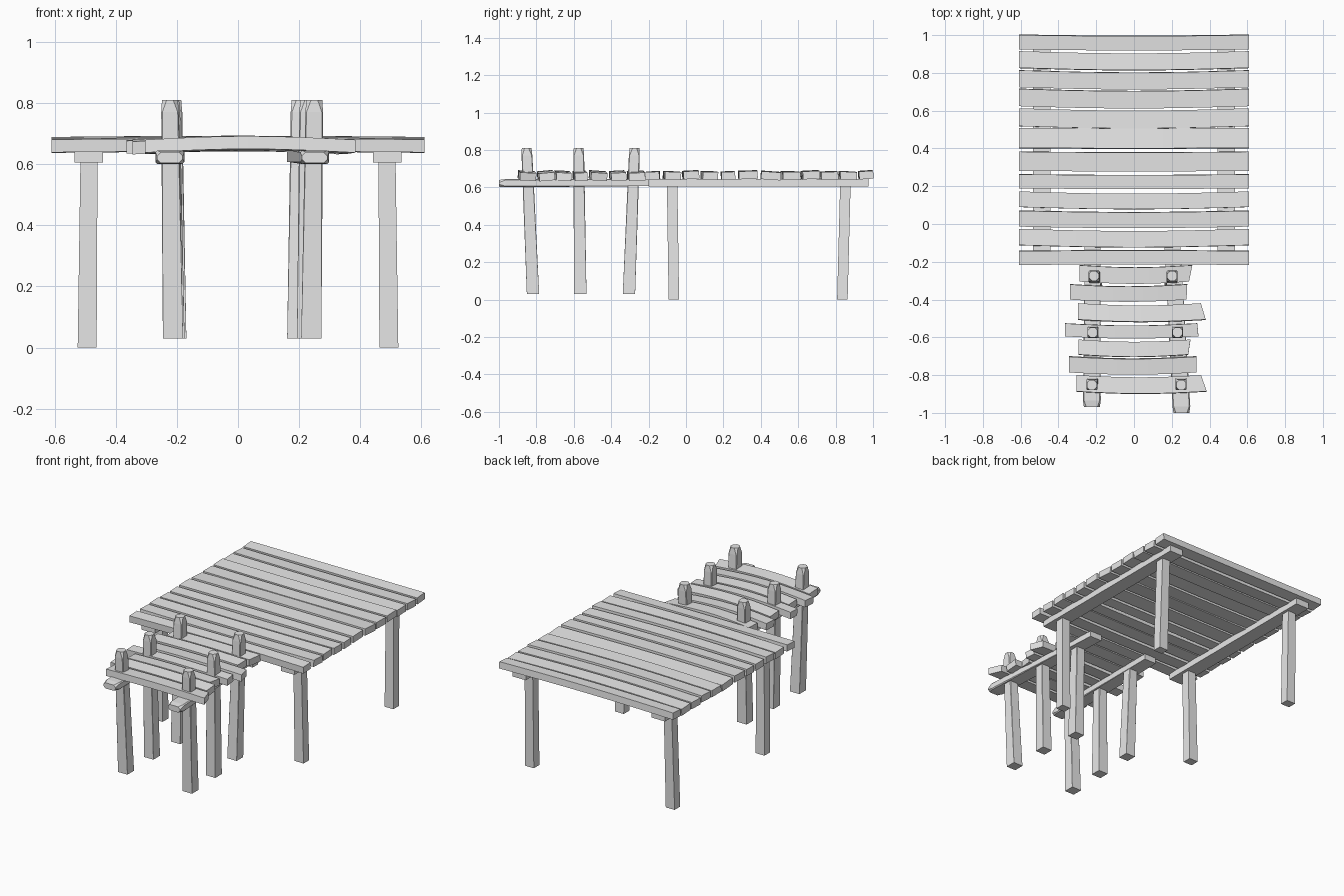
import bpy, bmesh, math
from mathutils import Vector

cube = bpy.data.objects.get("Cube")
if cube:
    bpy.data.objects.remove(cube, do_unlink=True)

wood = bpy.data.materials.new("grey_wood")
wood.use_nodes = True
wood.diffuse_color = (0.8, 0.8, 0.8, 1)
wood.node_tree.nodes["Principled BSDF"].inputs["Base Color"].default_value = (0.8, 0.8, 0.8, 1)


def ring(center, u, v, w, h, cut=0.0):
    """Rectangle w by h spanned by u and v, with its corners cut off."""
    a, b = w / 2, h / 2
    pts = [(a, cut - b), (a, b - cut), (a - cut, b), (cut - a, b),
           (-a, b - cut), (-a, cut - b), (cut - a, -b), (a - cut, -b)]
    return [Vector(center) + Vector(u) * p + Vector(v) * q for p, q in pts]


def loft(name, rings):
    """Skin a row of rings into a closed, flat-shaded solid."""
    bm = bmesh.new()
    rows = [[bm.verts.new(p) for p in r] for r in rings]
    for r0, r1 in zip(rows, rows[1:]):
        for i in range(len(r0)):
            j = (i + 1) % len(r0)
            bm.faces.new((r0[i], r0[j], r1[j], r1[i]))
    bm.faces.new(rows[0])
    bm.faces.new(rows[-1])
    bmesh.ops.remove_doubles(bm, verts=bm.verts, dist=0.0005)
    bmesh.ops.recalc_face_normals(bm, faces=bm.faces)
    mesh = bpy.data.meshes.new(name)
    bm.to_mesh(mesh)
    bm.free()
    mesh.materials.append(wood)
    obj = bpy.data.objects.new(name, mesh)
    bpy.context.collection.objects.link(obj)


X, Y, Z = (1, 0, 0), (0, 1, 0), (0, 0, 1)


def plank(name, x0, x1, y0, y1, tilt, sag, arch, slant=0.0, z=0.663, thick=0.042):
    """Board along x, bowed sideways and upwards, with a slanted right end."""
    t = math.radians(tilt)
    v, n = Vector((0, math.cos(t), math.sin(t))), Vector((0, -math.sin(t), math.cos(t)))
    rings = []
    for i in range(9):
        f = i / 8
        bow = math.sin(math.pi * f)
        c = (x0 + (x1 - x0) * f, (y0 + y1) / 2 + sag * (0.5 - bow), z + arch * (bow - 0.5))
        along = v + Vector((slant * f ** 4, 0, 0))
        rings.append(ring(c, along, n, y1 - y0 - abs(sag) * 0.3, thick))
    loft(name, rings)


# Main deck: front edge, back edge, tilt, sideways bow of each board
deck = [(-0.215, -0.14, 3, -0.004), (-0.12, -0.03, -2, 0.012), (-0.018, 0.068, 3, 0.008),
        (0.082, 0.168, -1, 0.012), (0.187, 0.262, 2, 0.004), (0.28, 0.382, 2, 0.004),
        (0.4, 0.507, -4, 0.003), (0.51, 0.608, -1, 0.012), (0.617, 0.712, 3, 0.012),
        (0.717, 0.81, 2, 0.012), (0.818, 0.91, -3, 0.012), (0.922, 1.0, 4, 0.006)]
for i, (y0, y1, tilt, sag) in enumerate(deck):
    plank(f"deck_plank_{i + 1}", -0.61, 0.61, y0, y1, tilt, sag, 0.004,
          z=0.664 + 0.004 * (i % 3 == 2))

# Walkway: left end, right end, front edge, back edge, tilt, end slant
walk = [(-0.305, 0.37, -0.895, -0.805, -3, -0.35), (-0.345, 0.33, -0.792, -0.705, 5, 0.0),
        (-0.293, 0.293, -0.7, -0.617, -3, 0.15), (-0.365, 0.338, -0.602, -0.53, 2, -0.1),
        (-0.297, 0.367, -0.515, -0.425, -4, -0.3), (-0.34, 0.28, -0.407, -0.323, 3, 0.05),
        (-0.288, 0.3, -0.312, -0.222, 2, 0.2)]
for i, (x0, x1, y0, y1, tilt, slant) in enumerate(walk):
    plank(f"walkway_plank_{i + 1}", x0, x1, y0, y1, tilt, 0.012, 0.012, slant)

# Main deck supports
for side, s in (("right", -1), ("left", 1)):
    cx = s * 0.489
    loft(f"deck_beam_{side}", [ring((cx, y, 0.626), X, Z, 0.094, 0.04) for y in (-0.2, 0.975)])
    for end, yb, yt in (("front", -0.065, -0.074), ("back", 0.836, 0.852)):
        loft(f"deck_leg_{end}_{side}", [ring((s * 0.494, yb, 0), X, Y, 0.062, 0.056),
                                        ring((s * 0.488, yt, 0.612), X, Y, 0.056, 0.056)])

# Walkway beams with blunted front ends
for side, xf, xb, yf in (("right", -0.223, -0.219, -0.97), ("left", 0.251, 0.203, -1.0)):
    loft(f"walkway_beam_{side}", [ring((xf, yf, 0.622), X, Z, 0.084, 0.036, 0.013),
                                  ring((xf, yf + 0.035, 0.623), X, Z, 0.094, 0.044, 0.006),
                                  ring((xb, -0.11, 0.626), X, Z, 0.084, 0.036)])

# Leaning walkway posts: bottom x, y and top x, y
posts = {"front_right": (-0.213, -0.818, -0.223, -0.852), "front_left": (0.24, -0.818, 0.25, -0.852),
         "middle_right": (-0.208, -0.565, -0.219, -0.574), "middle_left": (0.226, -0.565, 0.23, -0.574),
         "back_right": (-0.202, -0.305, -0.212, -0.275), "back_left": (0.194, -0.305, 0.202, -0.275)}
for name, (bx, by, tx, ty) in posts.items():
    low, high = Vector((bx, by, 0.03)), Vector((tx, ty, 0.81))
    levels = ((0, 0.066, 0), (0.95, 0.058, 0.004), (1, 0.052, 0.015))
    loft(f"post_{name}", [ring(low.lerp(high, f), X, Y, w, w, cut) for f, w, cut in levels])
